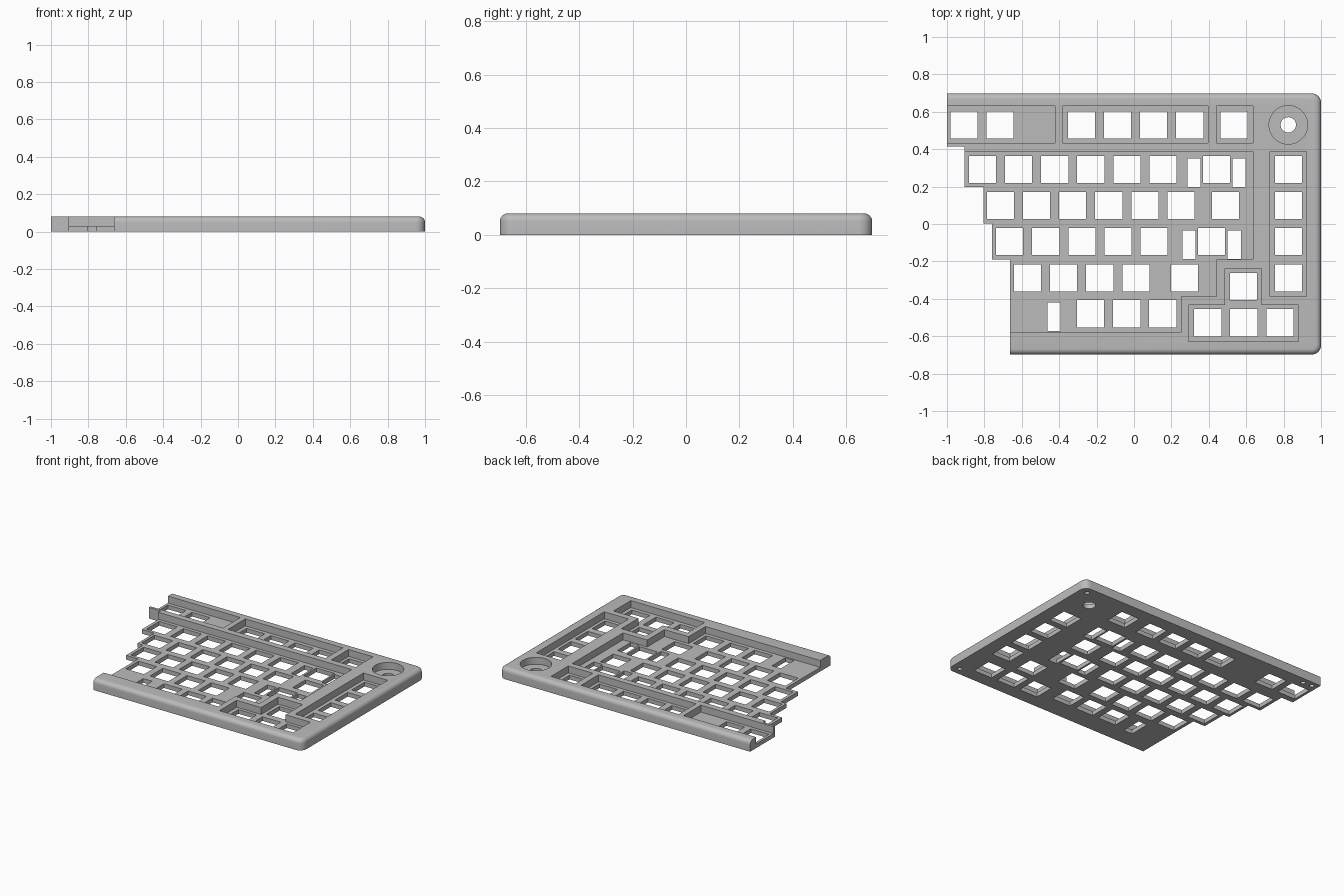
import bpy, bmesh, math
from mathutils import Vector

if "Cube" in bpy.data.objects:
    bpy.data.objects.remove(bpy.data.objects["Cube"], do_unlink=True)

HEIGHT, FLOOR, KEY, PITCH = 0.08, 0.03, 0.145, 0.193

grey = bpy.data.materials.new("case_grey")
grey.use_nodes = True
grey.diffuse_color = (0.5, 0.5, 0.5, 1)
grey.node_tree.nodes["Principled BSDF"].inputs["Base Color"].default_value = (0.5, 0.5, 0.5, 1)


def prism(bm, outline, low, high):
    """Extrude a flat counter-clockwise outline between two heights."""
    face = bm.faces.new([bm.verts.new((x, y, low)) for x, y in outline])
    result = bmesh.ops.extrude_face_region(bm, geom=[face])
    moved = [v for v in result["geom"] if isinstance(v, bmesh.types.BMVert)]
    bmesh.ops.translate(bm, verts=moved, vec=(0, 0, high - low))


def rect(x0, y0, x1, y1):
    return [(x0, y0), (x1, y0), (x1, y1), (x0, y1)]


def slot(x, y, w=KEY, h=KEY):
    return rect(x - w / 2, y - h / 2, x + w / 2, y + h / 2)


def circle(x, y, r, n=48):
    return [(x + r * math.cos(math.tau * i / n), y + r * math.sin(math.tau * i / n))
            for i in range(n)]


def finish(bm, name):
    bmesh.ops.recalc_face_normals(bm, faces=bm.faces[:])
    mesh = bpy.data.meshes.new(name)
    bm.to_mesh(mesh)
    bm.free()
    obj = bpy.data.objects.new(name, mesh)
    bpy.context.collection.objects.link(obj)
    return obj


# Case body: stepped left edge, rounded right corners and rounded top rim
body = bmesh.new()
prism(body, [(-0.664, -0.698), (1, -0.698), (1, 0.698), (-1, 0.698), (-1, 0.415),
             (-0.905, 0.415), (-0.905, 0.197), (-0.805, 0.197), (-0.805, 0.003),
             (-0.76, 0.003), (-0.76, -0.19), (-0.664, -0.19)], 0, HEIGHT)
corners = [e for e in body.edges if all(v.co.x > 0.99 for v in e.verts)
           and abs(e.verts[0].co.z - e.verts[1].co.z) > 0.01]
bmesh.ops.bevel(body, geom=corners, offset=0.05, segments=8, profile=0.5, affect="EDGES")
rim = []
for e in body.edges:
    mid = (e.verts[0].co + e.verts[1].co) / 2
    if mid.z > HEIGHT - 0.001 and (abs(mid.y) > 0.69 or mid.x > 0.9):
        rim.append(e)
bmesh.ops.bevel(body, geom=rim, offset=0.03, segments=6, profile=0.5, affect="EDGES")
case = finish(body, "keyboard_case")
case.data.materials.append(grey)

# Sunken wells around each key cluster and the dial
wells = bmesh.new()
for outline in (
    rect(-1.1, 0.433, -0.422, 0.63),
    rect(-0.383, 0.433, 0.395, 0.63),
    rect(0.44, 0.433, 0.635, 0.63),
    rect(0.728, -0.387, 0.922, 0.388),
    circle(0.825, 0.53, 0.103),
    [(-1.1, -0.58), (0.25, -0.58), (0.25, -0.387), (0.442, -0.387),
     (0.442, -0.19), (0.635, -0.19), (0.635, 0.388), (-1.1, 0.388)],
    [(0.292, -0.628), (0.88, -0.628), (0.88, -0.432), (0.682, -0.432),
     (0.682, -0.238), (0.487, -0.238), (0.487, -0.432), (0.292, -0.432)],
):
    prism(wells, outline, FLOOR, 0.2)

# Key openings: rows of (start x, y, count) at a regular pitch
holes = bmesh.new()
rows = [(-0.909, 0.53, 2), (-0.281, 0.53, 4), (0.535, 0.53, 1),
        (-0.81, 0.291, 6), (0.442, 0.291, 1), (-0.714, 0.099, 6), (0.49, 0.099, 1),
        (-0.665, -0.094, 5), (0.415, -0.094, 1), (-0.569, -0.289, 4), (0.271, -0.289, 1),
        (-0.232, -0.48, 3), (0.394, -0.528, 3), (0.586, -0.335, 1)]
rows += [(0.827, y, 1) for y in (0.291, 0.099, -0.094, -0.289)]
for x, y, count in rows:
    for i in range(count):
        prism(holes, slot(x + i * PITCH, y), -0.1, 0.2)

# Narrow stabiliser openings, dial shaft opening and blind screw holes below
for x, y in ((0.32, 0.274), (0.561, 0.274), (0.295, -0.11), (0.536, -0.11), (-0.427, -0.495)):
    prism(holes, slot(x, y, 0.07, 0.152), -0.1, 0.2)
prism(holes, circle(0.825, 0.53, 0.041, 32), -0.1, 0.2)
for x, y in ((0.94, 0.645), (0.94, -0.645), (-0.885, 0.655), (-0.955, 0.66)):
    prism(holes, circle(x, y, 0.016, 20), -0.1, 0.05)

# Cut the wells and openings, then bake the result
cutters = [finish(wells, "well_cutter"), finish(holes, "opening_cutter")]
for cutter in cutters:
    cutter.hide_render = True
    mod = case.modifiers.new(cutter.name, "BOOLEAN")
    mod.operation, mod.solver, mod.object = "DIFFERENCE", "EXACT", cutter
graph = bpy.context.evaluated_depsgraph_get()
baked = bpy.data.meshes.new_from_object(case.evaluated_get(graph))
case.modifiers.clear()
case.data = baked
case.data.materials.clear()
case.data.materials.append(grey)
for cutter in cutters:
    bpy.data.objects.remove(cutter, do_unlink=True)

# Smooth the rounded rim while keeping hard edges crisp
bpy.ops.object.select_all(action="DESELECT")
case.select_set(True)
bpy.context.view_layer.objects.active = case
bpy.ops.object.shade_smooth_by_angle(angle=math.radians(30))
